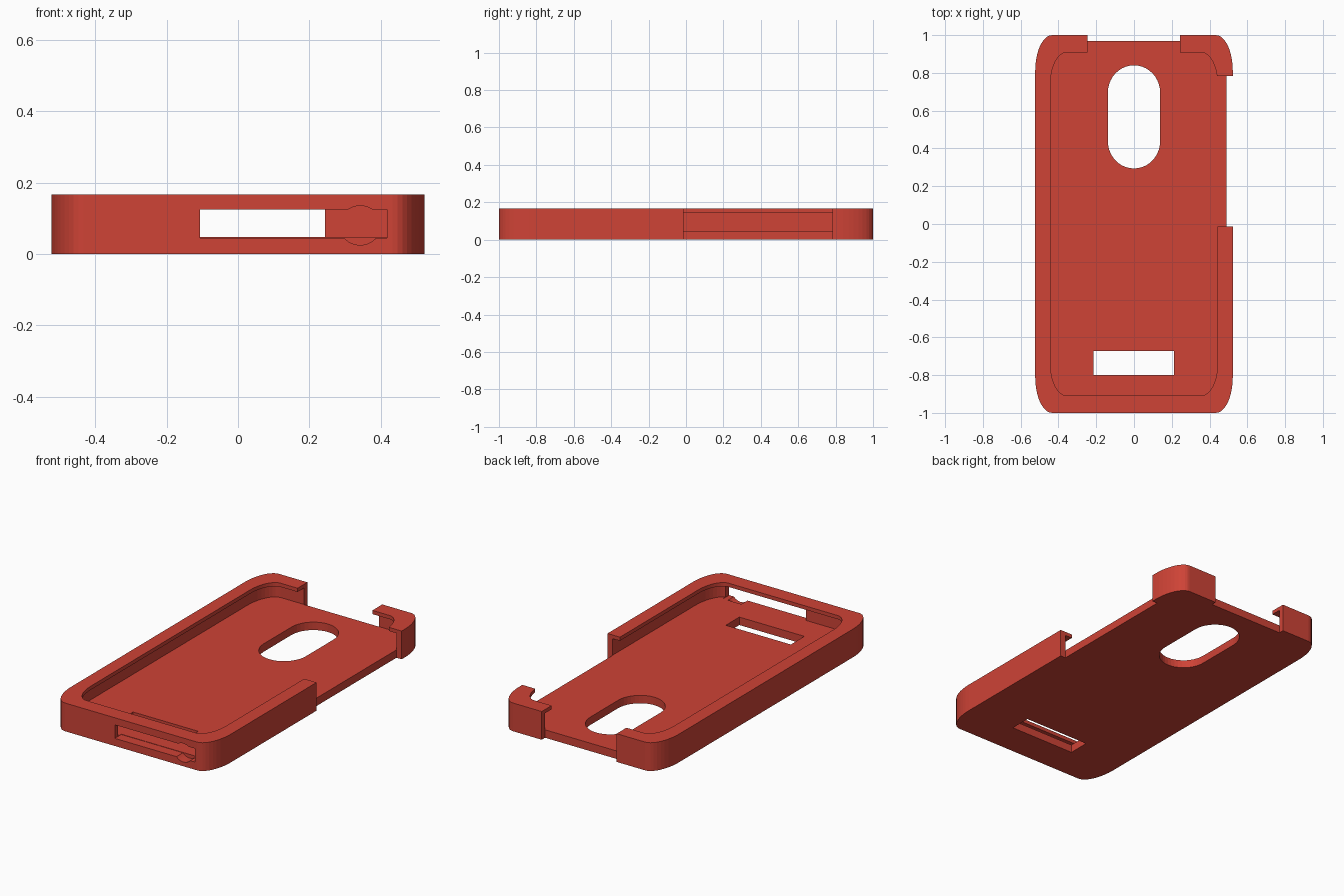
import bpy, bmesh, math
from mathutils import Matrix

if "Cube" in bpy.data.objects:
    bpy.data.objects.remove(bpy.data.objects["Cube"])

red = bpy.data.materials.new("case red")
red.diffuse_color = (0.62, 0.056, 0.037, 1)
red.use_nodes = True
red.node_tree.nodes["Principled BSDF"].inputs["Base Color"].default_value = red.diffuse_color


def rounded(hx, hy, rx, ry, cx=0, cy=0, seg=10):
    """Outline of a rectangle with elliptical corners."""
    pts = []
    for q, (sx, sy) in enumerate([(1, 1), (-1, 1), (-1, -1), (1, -1)]):
        for i in range(seg + 1):
            a = math.pi / 2 * (q + i / seg)
            p = (cx + sx * (hx - rx) + rx * math.cos(a),
                 cy + sy * (hy - ry) + ry * math.sin(a))
            pts.append(p)
    return pts


def prism(name, pts, z0, z1, matrix=None):
    """Extrude an outline from z0 to z1."""
    bm = bmesh.new()
    face = bm.faces.new([bm.verts.new((x, y, z0)) for x, y in pts])
    bmesh.ops.remove_doubles(bm, verts=bm.verts, dist=1e-5)
    top = bmesh.ops.extrude_face_region(bm, geom=list(bm.faces))["geom"]
    bmesh.ops.translate(bm, vec=(0, 0, z1 - z0),
                        verts=[v for v in top if isinstance(v, bmesh.types.BMVert)])
    if matrix:
        bm.transform(matrix)
    bmesh.ops.recalc_face_normals(bm, faces=bm.faces)
    mesh = bpy.data.meshes.new(name)
    bm.to_mesh(mesh)
    bm.free()
    mesh.materials.append(red)
    ob = bpy.data.objects.new(name, mesh)
    bpy.context.collection.objects.link(ob)
    return ob


def box(name, x0, x1, y0, y1, z0, z1):
    return prism(name, [(x0, y0), (x1, y0), (x1, y1), (x0, y1)], z0, z1)


# Solid outer block of the phone case
case = prism("phone_case", rounded(0.523, 1.0, 0.09, 0.19), 0, 0.167)

# Circle of the front socket, stood upright to face -y
upright = Matrix.Translation((0.342, 0, 0.08)) @ Matrix.Rotation(math.pi / 2, 4, 'X')
circle = [(0.058 * math.cos(math.tau * i / 32), 0.055 * math.sin(math.tau * i / 32))
          for i in range(32)]

cutters = [
    # Inner cavity, and the smaller opening that leaves an overhanging lip
    prism("cavity_cutter", rounded(0.49, 0.97, 0.09, 0.185), 0.047, 0.145),
    prism("opening_cutter", rounded(0.442, 0.908, 0.085, 0.165), 0.1, 0.3),
    # Gap in the back wall
    box("back_wall_cutter", -0.246, 0.244, 0.969, 1.2, -0.2, 0.4),
    box("back_lip_cutter", -0.246, 0.244, 0.8, 1.1, 0.1, 0.3),
    # Gap in the right wall
    box("side_wall_cutter", 0.489, 0.7, -0.013, 0.783, -0.2, 0.4),
    box("side_lip_cutter", 0.38, 0.6, -0.013, 0.783, 0.1, 0.3),
    # Camera window and speaker slot through the floor
    prism("camera_cutter", rounded(0.138, 0.273, 0.1379, 0.143, 0, 0.567), -0.1, 0.08),
    box("speaker_cutter", -0.215, 0.211, -0.8, -0.673, -0.1, 0.08),
    # Port slot and round socket through the front wall
    box("port_cutter", -0.106, 0.418, -1.2, -0.94, 0.045, 0.125),
    prism("socket_cutter", circle, 0.94, 1.2, upright),
]

# Carve the case, then discard the cutters
bpy.context.view_layer.objects.active = case
for cutter in cutters:
    cutter.hide_render = True
    mod = case.modifiers.new(cutter.name, 'BOOLEAN')
    mod.operation = 'DIFFERENCE'
    mod.solver = 'EXACT'
    mod.object = cutter
    bpy.ops.object.modifier_apply(modifier=mod.name)
for cutter in cutters:
    bpy.data.objects.remove(cutter)
